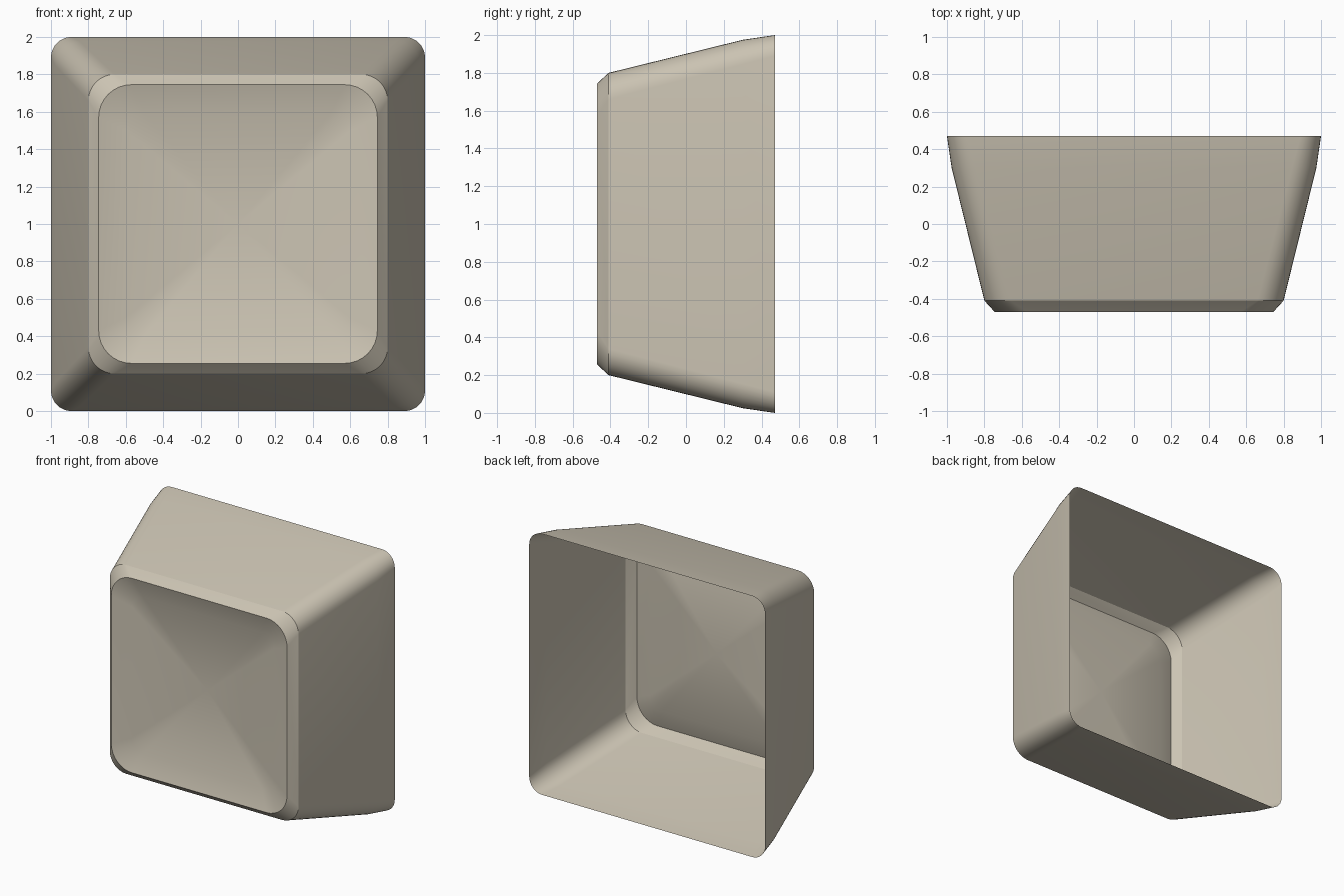
import bpy, bmesh
from math import sin, cos, pi, radians

cube = bpy.data.objects.get("Cube")
if cube:
    bpy.data.objects.remove(cube)

CORNER_STEPS = 8


def rounded_square(bm, half, radius, y):
    """Ring of vertices: a rounded square facing the front."""
    ring = []
    for quarter in range(4):
        mid = (quarter + 0.5) * pi / 2
        sx = 1 if cos(mid) > 0 else -1
        sz = 1 if sin(mid) > 0 else -1
        for i in range(CORNER_STEPS + 1):
            a = (quarter + i / CORNER_STEPS) * pi / 2
            x = sx * (half - radius) + radius * cos(a)
            z = sz * (half - radius) + radius * sin(a)
            ring.append(bm.verts.new((x, y, 1 + z)))
    return ring


def bridge(bm, a, b):
    n = len(a)
    for i in range(n):
        j = (i + 1) % n
        bm.faces.new((a[i], a[j], b[j], b[i]))


def make_object(name, bm, mat):
    bmesh.ops.recalc_face_normals(bm, faces=bm.faces)
    mesh = bpy.data.meshes.new(name)
    bm.to_mesh(mesh)
    bm.free()
    mesh.materials.append(mat)
    obj = bpy.data.objects.new(name, mesh)
    bpy.context.collection.objects.link(obj)
    bpy.ops.object.select_all(action='DESELECT')
    obj.select_set(True)
    bpy.context.view_layer.objects.active = obj
    bpy.ops.object.shade_smooth_by_angle(angle=radians(25))
    return obj


# Warm beige plastic
beige = bpy.data.materials.new("warm_beige")
colour = (0.60, 0.55, 0.45, 1)
beige.diffuse_color = colour
beige.use_nodes = True
beige.node_tree.nodes["Principled BSDF"].inputs["Base Color"].default_value = colour

# Hollow key shell: open back rim, flared walls, chamfer, then a shallow dish
sections = [
    # half width, corner radius, y
    (1.0, 0.11, 0.47),
    (0.975, 0.13, 0.30),
    (0.80, 0.14, -0.41),
    (0.745, 0.175, -0.47),
    (0.60, 0.10, -0.425),
]
bm = bmesh.new()
rings = [rounded_square(bm, *s) for s in sections]
for outer, inner in zip(rings, rings[1:]):
    bridge(bm, outer, inner)

# Dish centre
centre = bm.verts.new((0, -0.37, 1))
last = rings[-1]
for i in range(len(last)):
    bm.faces.new((last[i], last[(i + 1) % len(last)], centre))

make_object("key_shell", bm, beige)
